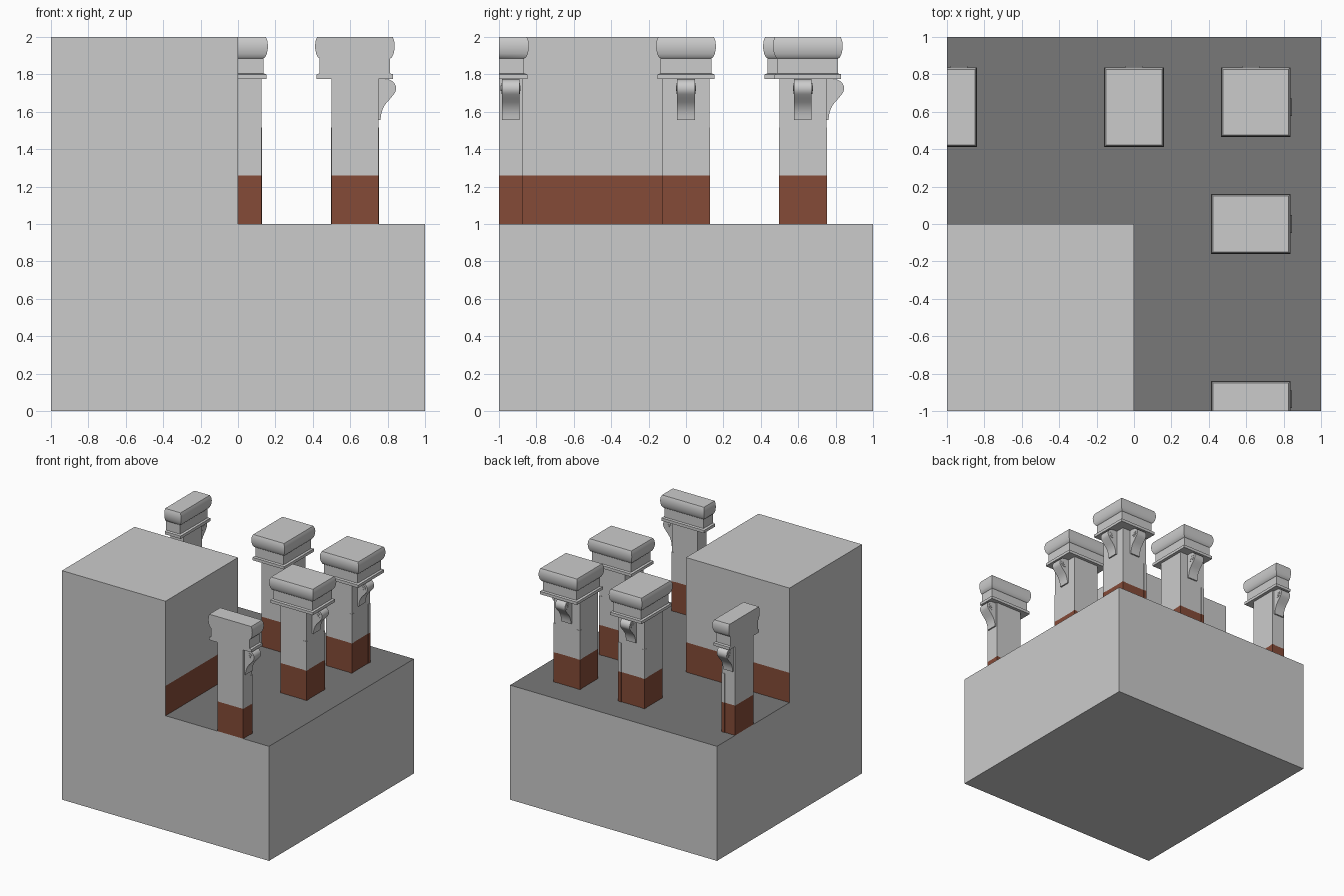
import bpy, bmesh
from math import sin, cos, radians
from mathutils import Vector

if "Cube" in bpy.data.objects:
    bpy.data.objects.remove(bpy.data.objects["Cube"])


def material(name, rgb):
    m = bpy.data.materials.new(name)
    m.diffuse_color = (*rgb, 1)
    m.use_nodes = True
    m.node_tree.nodes["Principled BSDF"].inputs["Base Color"].default_value = m.diffuse_color
    return m


GREY = material("plain_grey", (0.8, 0.8, 0.8))
BROWN = material("brown_band", (0.234, 0.070, 0.039))
FLOOR = material("dark_floor", (0.19, 0.19, 0.19))


def finish(name, bm, swap=False, smooth=False):
    """Turn bmesh into an object; swap mirrors it across the x = y diagonal."""
    if swap:
        for v in bm.verts:
            v.co.x, v.co.y = v.co.y, v.co.x
    bmesh.ops.recalc_face_normals(bm, faces=bm.faces[:])
    me = bpy.data.meshes.new(name)
    bm.to_mesh(me)
    bm.free()
    for m in (GREY, BROWN, FLOOR):
        me.materials.append(m)
    ob = bpy.data.objects.new(name, me)
    bpy.context.collection.objects.link(ob)
    if smooth:
        bpy.ops.object.select_all(action='DESELECT')
        ob.select_set(True)
        bpy.context.view_layer.objects.active = ob
        bpy.ops.object.shade_smooth_by_angle(angle=radians(35))
    return ob


def loft(bm, rings, mats=None):
    """Stack closed rings of points; mats gives the material of each layer."""
    loops = [[bm.verts.new(p) for p in r] for r in rings]
    for k, (a, b) in enumerate(zip(loops, loops[1:])):
        for i in range(len(a)):
            j = (i + 1) % len(a)
            f = bm.faces.new((a[i], a[j], b[j], b[i]))
            f.material_index = mats[k] if mats else 0
    bm.faces.new(loops[0]).material_index = mats[0] if mats else 0
    bm.faces.new(loops[-1])


def rect(x0, x1, y0, y1, z):
    return [(x0, y0, z), (x1, y0, z), (x1, y1, z), (x0, y1, z)]


# Capital profile: overhang on the wide sides, height
CAP = [(0.080, 1.775), (0.080, 1.80), (0.063, 1.805), (0.063, 1.885),
       (0.072, 1.89), (0.082, 1.91), (0.087, 1.935), (0.088, 1.955),
       (0.085, 1.98), (0.077, 2.0)]
NARROW = 0.053   # how much less the narrow sides overhang


def overhang(kind, d):
    return {"wide": d, "narrow": d - NARROW, "cut": 0}[kind]


def bracket(name, x, y, swap):
    """Scroll bracket on the +x face."""
    cx, cz, r, w = 0.047, 1.725, 0.048, 0.047
    prof = [(0, 1.776), (0.03, 1.776)]
    prof += [(cx + r * cos(radians(a)), cz + r * sin(radians(a)))
             for a in range(90, -46, -15)]
    prof += [(0.066, 1.672), (0.047, 1.652), (0.031, 1.63), (0.020, 1.605),
             (0.014, 1.58), (0.012, 1.555), (0, 1.555)]
    bm = bmesh.new()
    loft(bm, [[(x + u, y + s * w, z) for u, z in prof] for s in (-1, 1)])
    # Raised scroll eyes on both cheeks
    for rad, ww in ((0.030, w + 0.003), (0.015, w + 0.006)):
        loft(bm, [[(x + cx + rad * cos(radians(a)), y + s * ww,
                    cz + rad * sin(radians(a))) for a in range(0, 360, 20)]
                  for s in (-1, 1)])
    finish(name, bm, swap, True)


def column(name, y0, y1, sides, corners, swap=False):
    """Shaft, corner guards and capital; sides are kinds for -x, +x, -y, +y."""
    x0, x1 = 0.5, 0.75
    bm = bmesh.new()
    loft(bm, [rect(x0, x1, y0, y1, z) for z in (1, 1.26, 1.78)], [1, 0])
    finish(name + "_shaft", bm, swap)

    bm = bmesh.new()
    for cx, cy in corners:
        mx, my = (x0 + x1) / 2, (y0 + y1) / 2
        a = sorted((cx + (0.003 if cx > mx else -0.003),
                    cx - (0.026 if cx > mx else -0.026)))
        b = sorted((cy + (0.003 if cy > my else -0.003),
                    cy - (0.026 if cy > my else -0.026)))
        loft(bm, [rect(*a, *b, z) for z in (1, 1.26, 1.515)], [1, 0])
    finish(name + "_corner_guards", bm, swap)

    bm = bmesh.new()
    loft(bm, [rect(x0 - overhang(sides[0], d), x1 + overhang(sides[1], d),
                   y0 - overhang(sides[2], d), y1 + overhang(sides[3], d), z)
              for d, z in CAP])
    finish(name + "_capital", bm, swap, True)
    bracket(name + "_bracket", x1, (y0 + y1) / 2, swap)


# Base block with raised corner building
bm = bmesh.new()
bmesh.ops.create_cube(bm, size=1)
for v in bm.verts:
    v.co = Vector((v.co.x * 2, v.co.y * 2, v.co.z + 0.5))
for n in ((1, 0, 0), (0, 1, 0)):
    bmesh.ops.bisect_plane(bm, geom=bm.verts[:] + bm.edges[:] + bm.faces[:],
                           plane_co=(0, 0, 0), plane_no=n)
top = [f for f in bm.faces if f.calc_center_median().z > 0.99]
for f in top:
    f.material_index = 2
quad = next(f for f in top if f.calc_center_median().x < 0 and f.calc_center_median().y < 0)
quad.material_index = 0
for h in (0.26, 0.74):
    res = bmesh.ops.extrude_discrete_faces(bm, faces=[quad])
    quad = res["faces"][0]
    bmesh.ops.translate(bm, vec=(0, 0, h), verts=quad.verts[:])
bmesh.ops.remove_doubles(bm, verts=bm.verts[:], dist=1e-4)
for f in bm.faces:
    c = f.calc_center_median()
    if 1.01 < c.z < 1.25:
        f.material_index = 1 if max(c.x, c.y) > -0.01 else 0
bmesh.ops.recalc_face_normals(bm, faces=bm.faces[:])
bmesh.ops.dissolve_limit(bm, angle_limit=0.01, verts=bm.verts[:],
                         edges=bm.edges[:], delimit={'MATERIAL'})
finish("building_block", bm)

# Columns along two sides, mirrored across the diagonal
for side, swap in (("right", False), ("back", True)):
    column(side + "_middle_column", -0.125, 0.125,
           ("wide", "wide", "narrow", "narrow"),
           [(0.75, -0.125), (0.75, 0.125)], swap)
    column(side + "_half_column", -1, -0.875,
           ("wide", "wide", "cut", "narrow"), [(0.75, -0.875)], swap)

# Corner column with brackets on both outer faces
column("corner_column", 0.5, 0.75, ("narrow", "wide", "narrow", "wide"),
       [(0.75, 0.5), (0.5, 0.75), (0.75, 0.75)])
bracket("corner_column_back_bracket", 0.75, 0.625, True)
